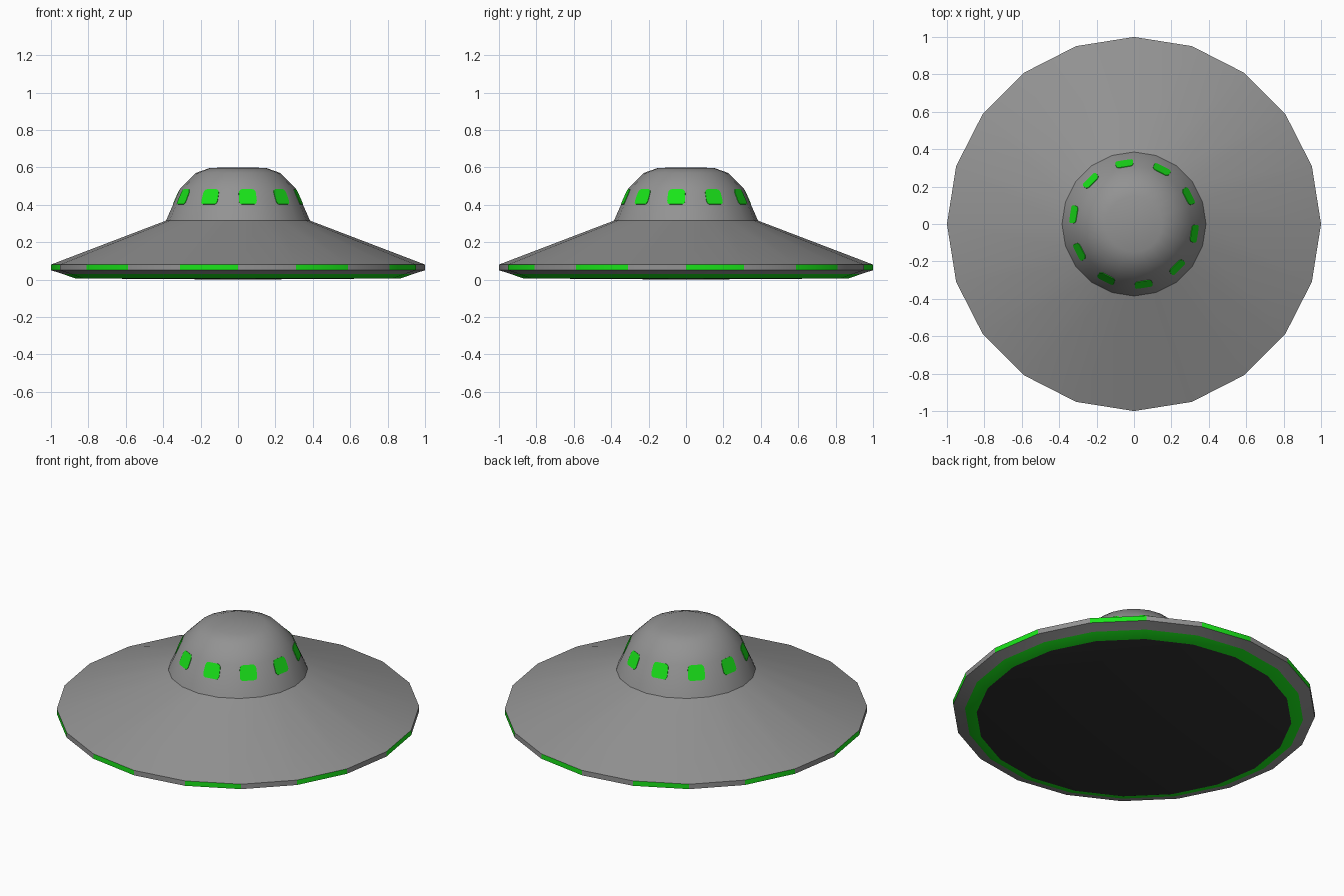
import bpy, bmesh, math
from mathutils import Vector

if "Cube" in bpy.data.objects:
    bpy.data.objects.remove(bpy.data.objects["Cube"])

SIDES = 20

def material(name, col):
    m = bpy.data.materials.new(name)
    m.diffuse_color = (*col, 1)
    m.use_nodes = True
    m.node_tree.nodes["Principled BSDF"].inputs["Base Color"].default_value = m.diffuse_color
    return m

grey = material("grey_metal", (0.29, 0.29, 0.29))
green = material("glow_green", (0.01, 0.78, 0.01))
black = material("dark_base", (0.03, 0.03, 0.03))
MATS = [grey, green, black]

def finish(name, bm, smooth=True):
    me = bpy.data.meshes.new(name)
    bm.normal_update()
    bm.to_mesh(me)
    bm.free()
    for m in MATS:
        me.materials.append(m)
    ob = bpy.data.objects.new(name, me)
    bpy.context.collection.objects.link(ob)
    if smooth:
        bpy.ops.object.select_all(action='DESELECT')
        ob.select_set(True)
        bpy.context.view_layer.objects.active = ob
        bpy.ops.object.shade_smooth_by_angle(angle=math.radians(30))
    return ob

def point(r, z, k):
    a = 2 * math.pi * k / SIDES
    return Vector((r * math.cos(a), r * math.sin(a), z))

def lathe(name, profile, rule):
    """Profile runs bottom to top; r = 0 closes an end to a point."""
    bm = bmesh.new()
    rings = []
    for r, z in profile:
        if r == 0:
            rings.append([bm.verts.new((0, 0, z))] * SIDES)
        else:
            rings.append([bm.verts.new(point(r, z, k)) for k in range(SIDES)])
    for i in range(len(rings) - 1):
        lo, hi = rings[i], rings[i + 1]
        for k in range(SIDES):
            n = (k + 1) % SIDES
            vs = list(dict.fromkeys([lo[k], lo[n], hi[n], hi[k]]))
            bm.faces.new(vs).material_index = rule(i, k)
    return finish(name, bm)

# saucer hull: black base, green ring, grey lip, rim with alternate lights, top slope
def hull_colour(i, k):
    if i == 0:
        return 2
    if i == 1:
        return 1
    if i == 3:
        return 1 if k % 2 == 0 else 0
    return 0

lathe("saucer_hull",
      [(0, 0.0), (0.87, 0.006), (0.935, 0.029), (1.0, 0.05),
       (1.0, 0.08), (0.385, 0.315)], hull_colour)

# cabin dome
LOW, HIGH = (0.385, 0.315), (0.31, 0.485)
lathe("cabin_dome", [LOW, HIGH, (0.225, 0.57), (0.15, 0.597), (0, 0.6)],
      lambda i, k: 0)

# rounded window plates on every second dome facet
bm = bmesh.new()
for k in range(1, SIDES, 2):
    a, b = point(*LOW, k), point(*LOW, k + 1)
    c, d = point(*HIGH, k + 1), point(*HIGH, k)
    normal = (b - a).cross(d - a).normalized()
    outline = []
    for cu, cv, start in ((0.80, 0.66, 0), (0.20, 0.66, 90), (0.20, 0.63, 180), (0.80, 0.63, 270)):
        cv = 0.86 if cv == 0.66 else 0.63
        for s in range(4):
            t = math.radians(start + 30 * s)
            u, v = cu + 0.16 * math.cos(t), cv + 0.12 * math.sin(t)
            outline.append(a.lerp(b, u).lerp(d.lerp(c, u), v))
    front = [bm.verts.new(p + normal * 0.003) for p in outline]
    back = [bm.verts.new(p - normal * 0.002) for p in outline]
    bm.faces.new(front)
    for i in range(len(front)):
        j = (i + 1) % len(front)
        bm.faces.new((back[i], back[j], front[j], front[i]))
for f in bm.faces:
    f.material_index = 1
finish("cabin_windows", bm, smooth=False)
